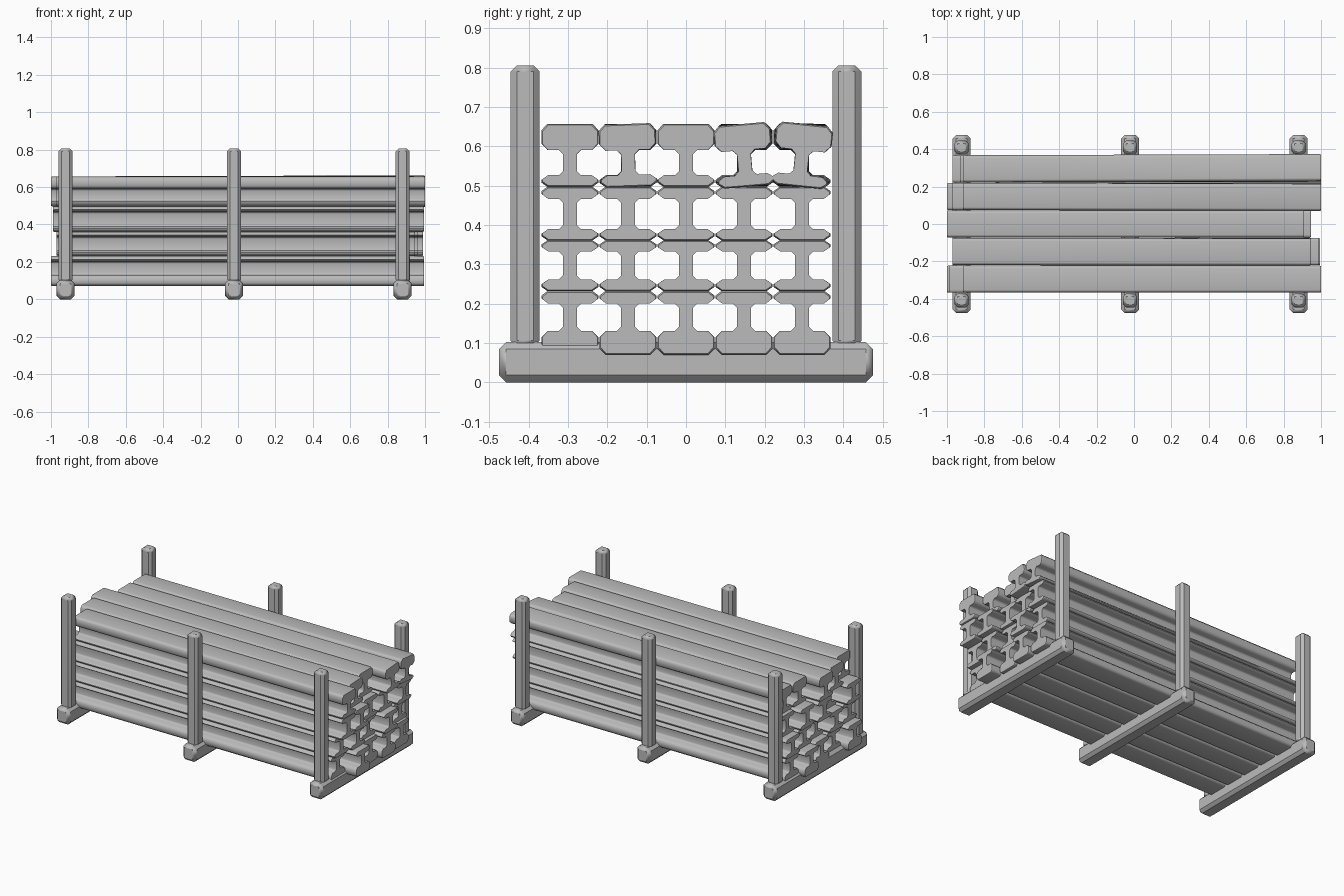
import bpy, bmesh, math
from mathutils import Vector

if "Cube" in bpy.data.objects:
    bpy.data.objects.remove(bpy.data.objects["Cube"])

steel = bpy.data.materials.new("grey steel")
steel.diffuse_color = (0.5, 0.5, 0.5, 1)
steel.use_nodes = True
steel.node_tree.nodes["Principled BSDF"].inputs["Base Color"].default_value = steel.diffuse_color


def finish(name, bm, bevel=0.0):
    bmesh.ops.recalc_face_normals(bm, faces=bm.faces)
    me = bpy.data.meshes.new(name)
    bm.to_mesh(me)
    bm.free()
    me.materials.append(steel)
    ob = bpy.data.objects.new(name, me)
    bpy.context.collection.objects.link(ob)
    if bevel:
        mod = ob.modifiers.new("chamfer", 'BEVEL')
        mod.width = bevel
        mod.segments = 1
        mod.limit_method = 'ANGLE'
    bpy.context.view_layer.objects.active = ob
    ob.select_set(True)
    bpy.ops.object.shade_smooth_by_angle(angle=math.radians(50))
    ob.select_set(False)
    wn = ob.modifiers.new("flat_face_normals", 'WEIGHTED_NORMAL')
    wn.keep_sharp = True
    return ob


def box(name, lo, hi, bevel):
    bm = bmesh.new()
    bmesh.ops.create_cube(bm, size=1)
    lo, hi = Vector(lo), Vector(hi)
    for v in bm.verts:
        v.co = (lo + hi) / 2 + v.co * (hi - lo)
    return finish(name, bm, bevel)


def beam_section(z0, z1, t0, t1):
    """Right half of the I section, mirrored to a closed loop."""
    w, web, f = 0.0725, 0.018, 0.011
    c0, c1 = min(0.016, t0 * 0.38), min(0.016, t1 * 0.38)
    half = [(w - 0.015, z0), (w, z0 + c0), (w, z0 + t0 - c0), (w - 0.015, z0 + t0),
            (web + f, z0 + t0), (web, z0 + t0 + f),
            (web, z1 - t1 - f), (web + f, z1 - t1),
            (w - 0.015, z1 - t1), (w, z1 - t1 + c1), (w, z1 - c1), (w - 0.015, z1)]
    return half + [(-y, z) for y, z in reversed(half)]


def beam(name, x0, x1, yc, rows, roll):
    """Extruded I beam with slightly chamfered ends and an optional twist."""
    z0, z1, t0, t1 = rows
    sec = beam_section(*rows)
    zc = (z0 + z1) / 2
    bm = bmesh.new()
    rings = []
    n = 4 if roll else 1
    stations = [x0] + [x0 + 0.006 + (x1 - x0 - 0.012) * i / n for i in range(n + 1)] + [x1]
    for i, x in enumerate(stations):
        a = math.radians(roll) * (x - x0) / (x1 - x0)
        s = 0.96 if i in (0, len(stations) - 1) else 1.0
        ca, sa = math.cos(a) * s, math.sin(a) * s
        rings.append([bm.verts.new((x, yc + y * ca - (z - zc) * sa, zc + y * sa + (z - zc) * ca))
                      for y, z in sec])
    for a, b in zip(rings, rings[1:]):
        for i in range(len(sec)):
            j = (i + 1) % len(sec)
            bm.faces.new((a[i], a[j], b[j], b[i]))
    bm.faces.new(rings[0])
    bm.faces.new(rings[-1])
    finish(name, bm)


# rack: cross bearers and upright posts
for k, x in enumerate((-0.922, -0.021, 0.88)):
    box(f"base_bearer_{k}", (x - 0.048, -0.475, 0), (x + 0.048, 0.475, 0.103), 0.018)
    for s, side in ((-1, "front"), (1, "back")):
        box(f"{side}_post_{k}", (x - 0.038, s * 0.409 - 0.037, 0.09),
            (x + 0.038, s * 0.409 + 0.037, 0.806), 0.016)

# rows of stacked beams: bottom, top, bottom flange, top flange
rows = [(0.07, 0.232, 0.06, 0.03), (0.232, 0.361, 0.028, 0.027),
        (0.361, 0.497, 0.027, 0.029), (0.497, 0.657, 0.028, 0.066)]
# beam ends per row, front column to back column
left = [(-1.0, -0.95, -0.97, -1.0, -0.96), (-0.96, -0.97, -0.93, -0.95, -0.97),
        (-0.99, -0.92, -0.99, -0.97, -0.93), (-0.915, -0.97, -1.0, -0.915, -0.912)]
right = [(0.92, 0.995, 0.945, 0.97, 0.96), (0.945, 0.96, 0.93, 0.99, 0.95),
         (0.995, 0.99, 0.945, 0.95, 0.98), (1.0, 0.945, 0.91, 1.0, 1.0)]
twist = {(3, 3): 5, (3, 4): -6, (3, 1): 2}
for r, row in enumerate(rows):
    for c in range(5):
        beam(f"beam_row{r}_column{c}", left[r][c], right[r][c], (c - 2) * 0.1475, row,
             twist.get((r, c), 0))
